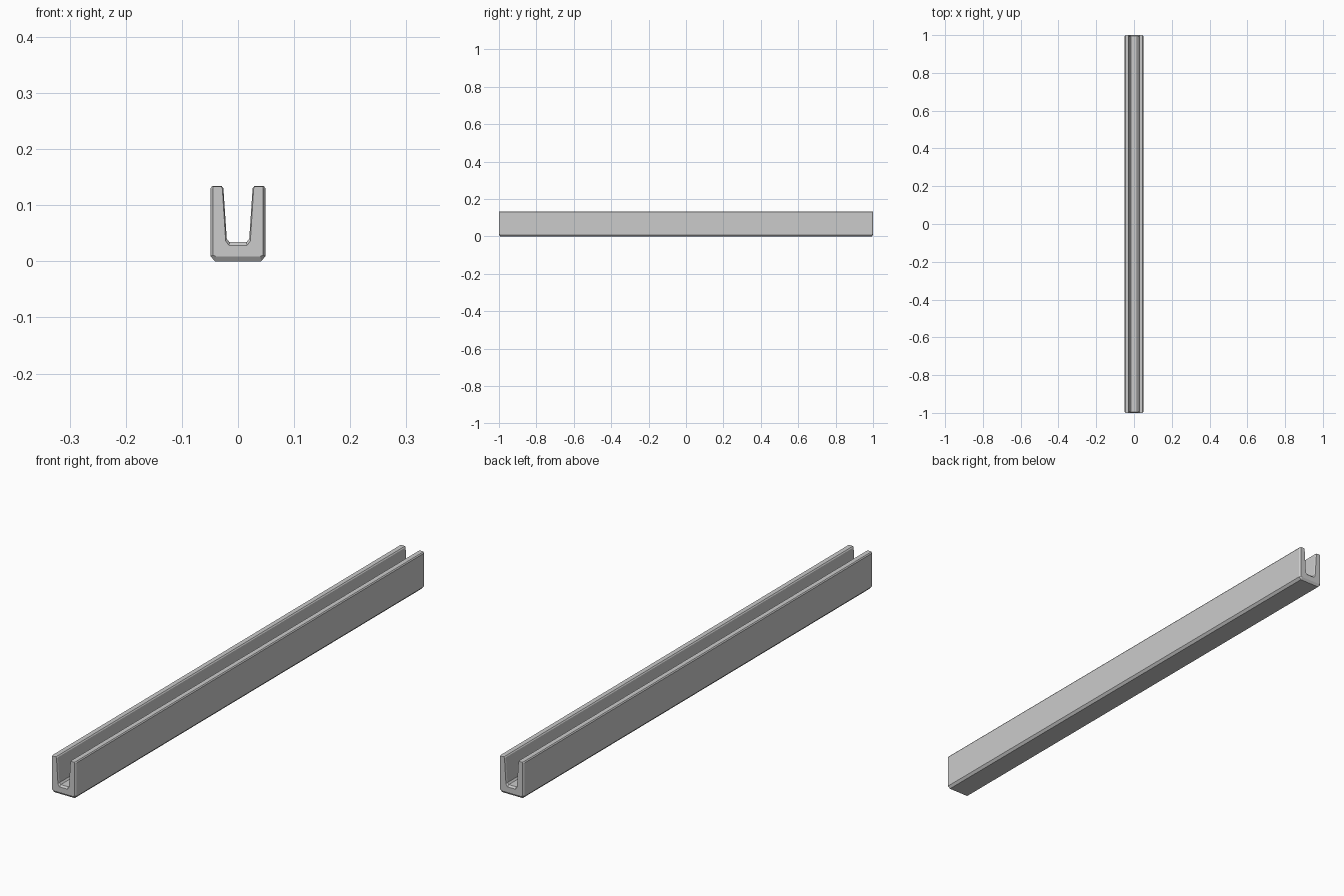
import bpy
import bmesh

cube = bpy.data.objects.get("Cube")
if cube:
    bpy.data.objects.remove(cube, do_unlink=True)

grey = bpy.data.materials.new("light grey")
grey.use_nodes = True
colour = (0.6, 0.6, 0.6, 1)
grey.diffuse_color = colour
grey.node_tree.nodes["Principled BSDF"].inputs["Base Color"].default_value = colour

# Right half of the U section, from the outside bottom round to the channel floor
body_half = [(0.041, 0), (0.049, 0.009), (0.049, 0.130), (0.046, 0.134),
             (0.029, 0.134), (0.026, 0.130), (0.020, 0.040), (0.015, 0.034)]
# Same section, shrunk for the chamfered ends
end_half = [(0.040, 0.009), (0.045, 0.011), (0.045, 0.130), (0.044, 0.133),
            (0.030, 0.133), (0.028, 0.130), (0.022, 0.036), (0.016, 0.028)]


def section(bm, half, y):
    points = half + [(-x, z) for x, z in reversed(half)]
    return [bm.verts.new((x, y, z)) for x, z in points]


# Channel lofted along its length
bm = bmesh.new()
rings = [section(bm, half, y) for half, y in
         ((end_half, -1), (body_half, -0.994), (body_half, 0.994), (end_half, 1))]
for a, b in zip(rings, rings[1:]):
    for i in range(len(a)):
        j = (i + 1) % len(a)
        bm.faces.new((a[i], a[j], b[j], b[i]))
# End caps
bm.faces.new(rings[0])
bm.faces.new(rings[-1])
bmesh.ops.recalc_face_normals(bm, faces=bm.faces[:])

mesh = bpy.data.meshes.new("channel_rail")
bm.to_mesh(mesh)
bm.free()
mesh.materials.append(grey)
rail = bpy.data.objects.new("channel_rail", mesh)
bpy.context.collection.objects.link(rail)
